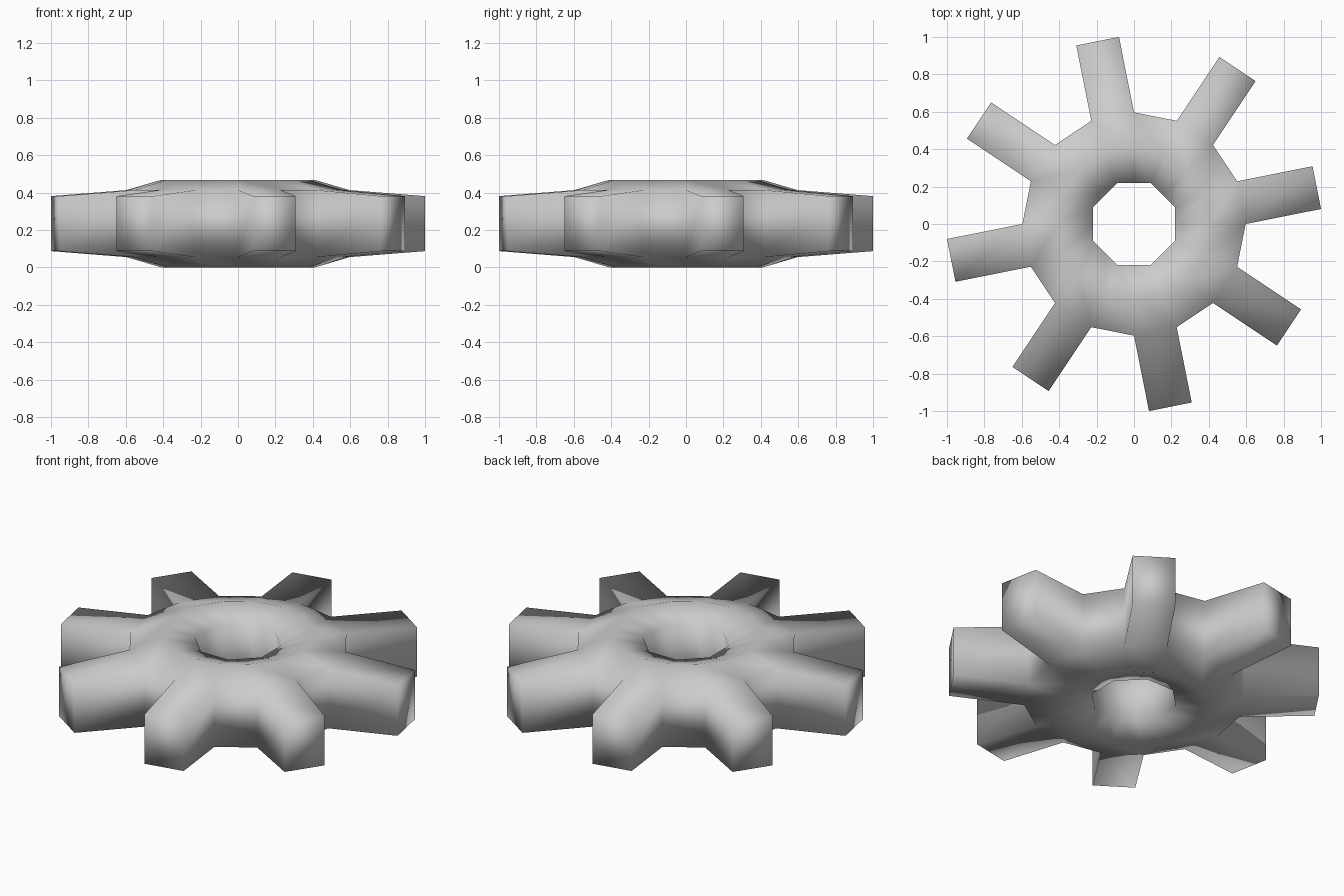
import bpy, bmesh
from math import cos, sin, pi
from mathutils import Vector

cube = bpy.data.objects.get("Cube")
if cube:
    bpy.data.objects.remove(cube, do_unlink=True)

SIDES = 16
MID = 0.234          # half the total height
TOOTH_LENGTH = 0.411
TOOTH_HALF = 0.147   # half height of the tooth tip

# Ring section (radius, height): inner wall, top ridge, outer wall, bottom ridge
section = [(0.237, 0.055), (0.237, 0.413), (0.41, 2 * MID),
           (0.597, 0.413), (0.597, 0.055), (0.41, 0)]

bm = bmesh.new()
rings = []
for i in range(SIDES):
    a = 2 * pi * i / SIDES
    ring = []
    for j, (r, z) in enumerate(section):
        if j < 2 and i % 2 == 0:
            r *= cos(pi / 8)      # eight-sided hole
        ring.append(bm.verts.new((r * cos(a), r * sin(a), z)))
    rings.append(ring)

# Gear ring, keeping every second outer wall face for a tooth
tooth_faces = []
n = len(section)
for i in range(SIDES):
    a, b = rings[i], rings[(i + 1) % SIDES]
    for j in range(n):
        k = (j + 1) % n
        face = bm.faces.new((a[j], a[k], b[k], b[j]))
        if j == 2 + 1 and i % 2 == 0:
            tooth_faces.append(face)
bmesh.ops.recalc_face_normals(bm, faces=bm.faces)

# Teeth, slightly thinner toward the tip
for face in tooth_faces:
    normal = face.normal.copy()
    tip = bmesh.ops.extrude_discrete_faces(bm, faces=[face])["faces"][0]
    for v in tip.verts:
        v.co += normal * TOOTH_LENGTH
        v.co.z = MID + (TOOTH_HALF if v.co.z > MID else -TOOTH_HALF)

bmesh.ops.recalc_face_normals(bm, faces=bm.faces)
for face in bm.faces:
    face.smooth = True

mesh = bpy.data.meshes.new("gear_wheel")
bm.to_mesh(mesh)
bm.free()
gear = bpy.data.objects.new("gear_wheel", mesh)
bpy.context.collection.objects.link(gear)

# Plain grey metal
grey = bpy.data.materials.new("light_grey")
grey.use_nodes = True
colour = (0.6, 0.6, 0.6, 1)
grey.diffuse_color = colour
grey.node_tree.nodes["Principled BSDF"].inputs["Base Color"].default_value = colour
mesh.materials.append(grey)
